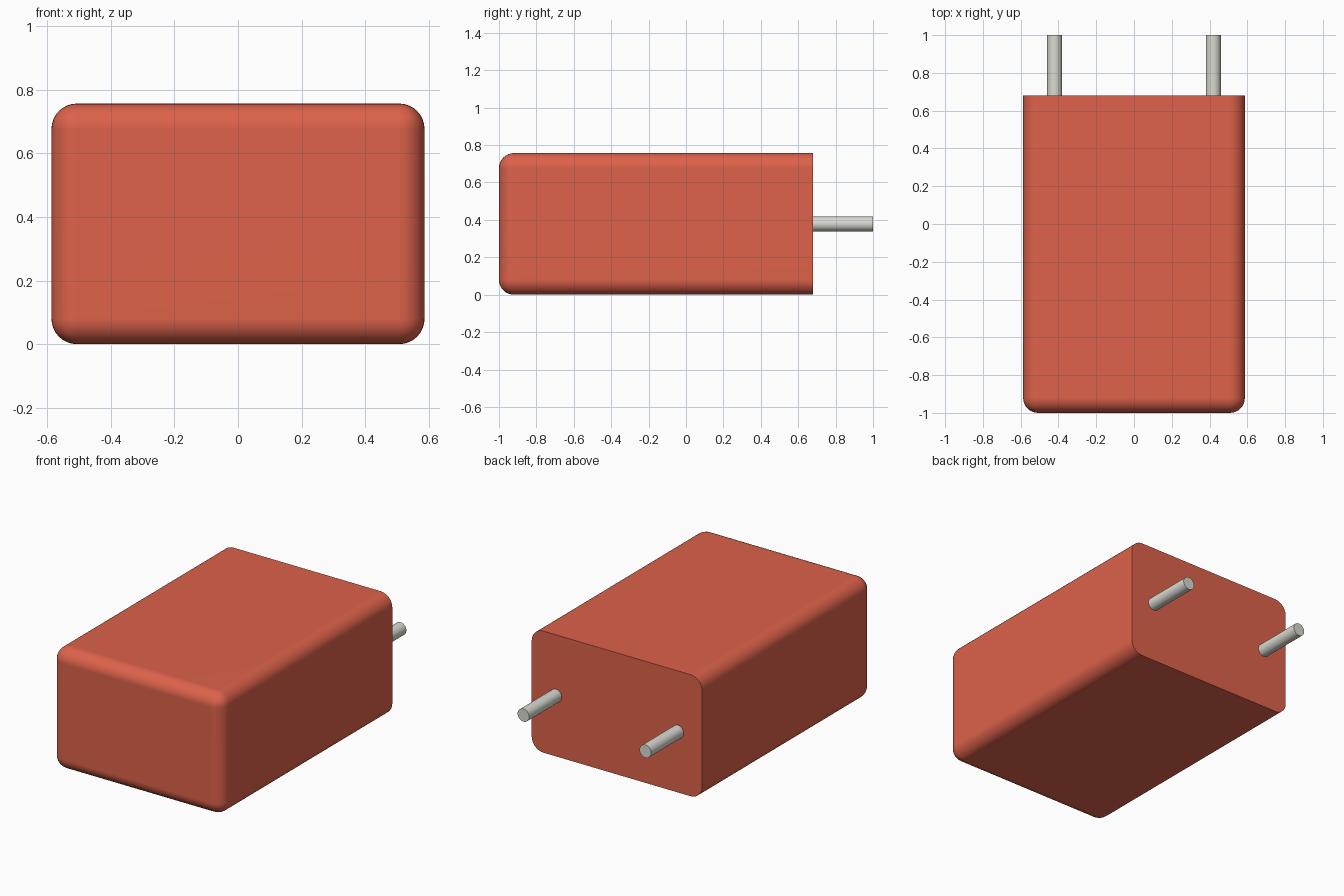
import bpy, bmesh
from mathutils import Matrix, Vector

if "Cube" in bpy.data.objects:
    bpy.data.objects.remove(bpy.data.objects["Cube"])

HALF_X, FRONT, BACK, HEIGHT, ROUND = 0.587, -1.0, 0.68, 0.757, 0.08
PIN_X, PIN_R = 0.42, 0.04


def make_material(name, color):
    mat = bpy.data.materials.new(name)
    mat.diffuse_color = (*color, 1)
    mat.use_nodes = True
    mat.node_tree.nodes["Principled BSDF"].inputs["Base Color"].default_value = mat.diffuse_color
    return mat


def make_object(name, bm, mat):
    mesh = bpy.data.meshes.new(name)
    bm.to_mesh(mesh)
    bm.free()
    mesh.materials.append(mat)
    obj = bpy.data.objects.new(name, mesh)
    bpy.context.collection.objects.link(obj)
    bpy.ops.object.select_all(action='DESELECT')
    obj.select_set(True)
    bpy.context.view_layer.objects.active = obj
    bpy.ops.object.shade_smooth_by_angle()
    return obj


red = make_material("red_casing", (0.723, 0.122, 0.069))
metal = make_material("pale_metal", (0.70, 0.70, 0.65))

# Body: block rounded everywhere except around the flat back face
bm = bmesh.new()
bmesh.ops.create_cube(bm, size=1.0)
bmesh.ops.scale(bm, vec=(2 * HALF_X, BACK - FRONT, HEIGHT), verts=bm.verts)
bmesh.ops.translate(bm, vec=Vector((0, (BACK + FRONT) / 2, HEIGHT / 2)), verts=bm.verts)
rounded = [e for e in bm.edges if any(v.co.y < 0 for v in e.verts)]
bmesh.ops.bevel(bm, geom=rounded, offset=ROUND, offset_type='OFFSET', segments=8,
                profile=0.5, affect='EDGES', clamp_overlap=True)
body = make_object("body", bm, red)
# Keeps the large faces evenly shaded up to the rounding
normals = body.modifiers.new("even_shading", 'WEIGHTED_NORMAL')
normals.keep_sharp = True

# Pins: two round leads leaving the back face
for side, name in ((-1, "left_pin"), (1, "right_pin")):
    bm = bmesh.new()
    start = BACK - 0.01
    place = (Matrix.Translation((side * PIN_X, (start + 1.0) / 2, HEIGHT / 2))
             @ Matrix.Rotation(1.5707963, 4, 'X'))
    bmesh.ops.create_cone(bm, cap_ends=True, segments=32, radius1=PIN_R, radius2=PIN_R,
                          depth=1.0 - start, matrix=place)
    make_object(name, bm, metal)
